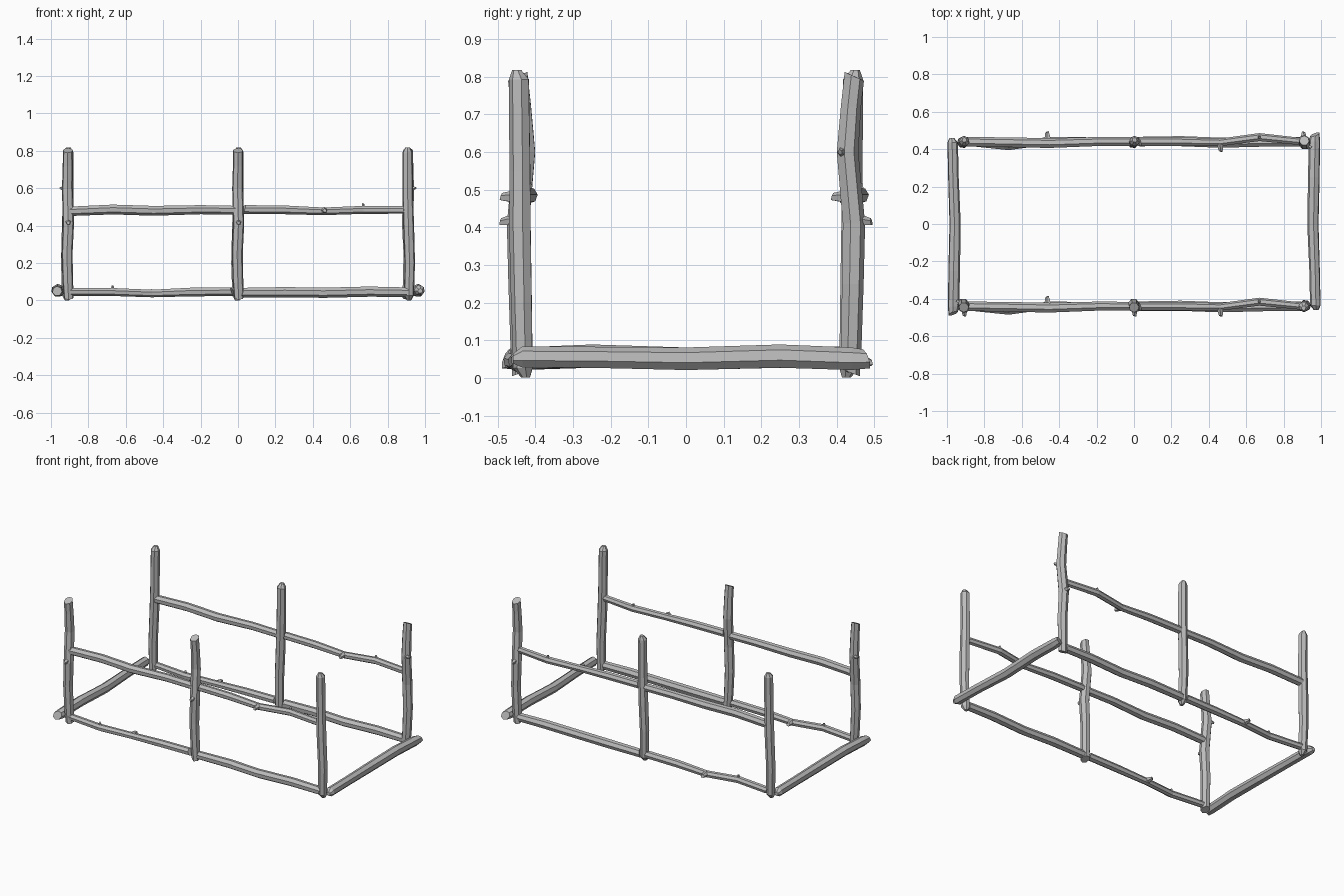
import bpy, bmesh, math
from mathutils import Vector, Matrix

cube = bpy.data.objects.get("Cube")
if cube:
    bpy.data.objects.remove(cube)

wood = bpy.data.materials.new("grey_wood")
grey = (0.5, 0.5, 0.5, 1)
wood.diffuse_color = grey
wood.use_nodes = True
wood.node_tree.nodes["Principled BSDF"].inputs["Base Color"].default_value = grey

SIDES = 7


def add_rings(bm, rings):
    """Skin a list of vertex rings and close both ends."""
    loops = [[bm.verts.new(p) for p in ring] for ring in rings]
    n = len(loops[0])
    for a, b in zip(loops, loops[1:]):
        for i in range(n):
            j = (i + 1) % n
            bm.faces.new((a[i], a[j], b[j], b[i]))
    bm.faces.new(loops[0][::-1])
    bm.faces.new(loops[-1])


def ring(center, u, v, axis, radius, sides, slant=0.0, turn=0.2):
    pts = []
    for i in range(sides):
        a = math.tau * i / sides + turn
        side = u * math.cos(a) + v * math.sin(a)
        pts.append(center + radius * side + axis * slant * math.sin(a))
    return pts


def log(name, path, start="cut", end="cut", knots=(), spin=False):
    """path: (x, y, z, radius) points; knots: (position, direction, length, radius)."""
    pts = [Vector(p[:3]) for p in path]
    radii = [p[3] for p in path]
    axis = (pts[-1] - pts[0]).normalized()
    u = axis.orthogonal().normalized()
    if abs(axis.z) > 0.9:
        u = Vector((1, 0, 0))
    v = axis.cross(u).normalized()
    u = v.cross(axis)
    rings = []
    for i, (p, r) in enumerate(zip(pts, radii)):
        slant = 0.0
        if i == 0 and start == "cut":
            slant = 0.010
        if i == len(pts) - 1 and end == "cut":
            slant = 0.012
        rings.append(ring(p, u, v, axis, r, SIDES, slant))
    # Chopped points: a smaller, off-centre ring past the shoulder
    if start == "point":
        rings.insert(0, ring(pts[0] - axis * 0.025 + v * 0.006, u, v, axis, radii[0] * 0.45, SIDES))
    if end == "point":
        rings.append(ring(pts[-1] + axis * 0.025 - v * 0.006, u, v, axis, radii[-1] * 0.45, SIDES))
    bm = bmesh.new()
    add_rings(bm, rings)
    # Branch stubs
    for pos, direction, length, r in knots:
        d = Vector(direction).normalized()
        a = d.orthogonal().normalized()
        b = d.cross(a)
        base = Vector(pos)
        add_rings(bm, [ring(base, a, b, d, r * 1.5, 5),
                       ring(base + d * length, a, b, d, r * 0.8, 5, 0.004)])
    if spin:
        bm.transform(Matrix.Rotation(math.pi, 4, "Z"))
    bmesh.ops.recalc_face_normals(bm, faces=bm.faces)
    mesh = bpy.data.meshes.new(name)
    bm.to_mesh(mesh)
    bm.free()
    mesh.materials.append(wood)
    obj = bpy.data.objects.new(name, mesh)
    bpy.context.collection.objects.link(obj)
    return obj


# Upright posts: knotted ones with cut tops, plain ones with chopped points
def knotted_post(name, x, spin=False, twig=True):
    path = [(x + 0.005, -0.435, 0.015, 0.027), (x, -0.438, 0.1, 0.029),
            (x - 0.004, -0.442, 0.25, 0.030), (x + 0.003, -0.445, 0.41, 0.031),
            (x - 0.002, -0.428, 0.60, 0.030), (x, -0.437, 0.72, 0.028),
            (x, -0.446, 0.802, 0.027)]
    knots = [((x + 0.003, -0.455, 0.42), (0, -1, -0.15), 0.038, 0.012)]
    if twig:
        knots.append(((x - 0.02, -0.405 - 0.01, 0.6), (-1, 0.3, 0), 0.02, 0.009))
    log(name, path, "cut", "cut", knots, spin)


def plain_post(name, x, spin=False):
    path = [(x + 0.004, -0.432, 0.026, 0.027), (x + 0.008, -0.436, 0.2, 0.029),
            (x + 0.002, -0.440, 0.40, 0.030), (x - 0.002, -0.440, 0.55, 0.029),
            (x - 0.003, -0.443, 0.793, 0.028)]
    log(name, path, "point", "point", spin=spin)


knotted_post("front_post_right", -0.91)
knotted_post("front_post_middle", 0.0, twig=False)
plain_post("front_post_left", 0.91)
knotted_post("back_post_left", -0.91, spin=True)
plain_post("back_post_middle", 0.0, spin=True)
plain_post("back_post_right", 0.91, spin=True)

# Side rails, repeated front and back
for label, y in (("front", -0.44), ("back", 0.44)):
    log(label + "_upper_rail_right",
        [(-0.91, y, 0.477, 0.026), (-0.67, y - 0.004, 0.487, 0.027),
         (-0.45, y - 0.008, 0.480, 0.027), (-0.2, y, 0.486, 0.025),
         (-0.01, y, 0.483, 0.024)])
    log(label + "_lower_rail_left",
        [(0.02, y, 0.043, 0.026), (0.25, y + 0.002, 0.045, 0.028),
         (0.46, y - 0.006, 0.042, 0.028), (0.7, y, 0.048, 0.028),
         (0.90, y, 0.045, 0.026)])
    # Crooked rails with stubs: one is the other turned half round
    for tag, s, z in (("upper_rail_left", 1, 0.487), ("lower_rail_right", -1, 0.048)):
        log(label + "_" + tag,
            [(s * 0.03, y, z, 0.024), (s * 0.25, y, z - 0.002, 0.024),
             (s * 0.46, y - s * 0.004, z - 0.010, 0.021),
             (s * 0.67, y + s * 0.024, z - 0.002, 0.022),
             (s * 0.90, y, z - 0.002, 0.021)],
            knots=[((s * 0.46, y - s * 0.01, z - 0.006), (0.1 * s, -s, 0), 0.042, 0.013),
                   ((s * 0.67, y + s * 0.024, z), (0, 0, 1), 0.030, 0.008)])

# End logs on the ground
for name, spin in (("end_log_left", False), ("end_log_right", True)):
    log(name,
        [(0.970, -0.435, 0.055, 0.029), (0.966, -0.25, 0.054, 0.029),
         (0.957, 0.0, 0.050, 0.031), (0.962, 0.25, 0.057, 0.032),
         (0.965, 0.44, 0.050, 0.031), (0.967, 0.478, 0.050, 0.026)],
        "point", "cut", spin=spin)
